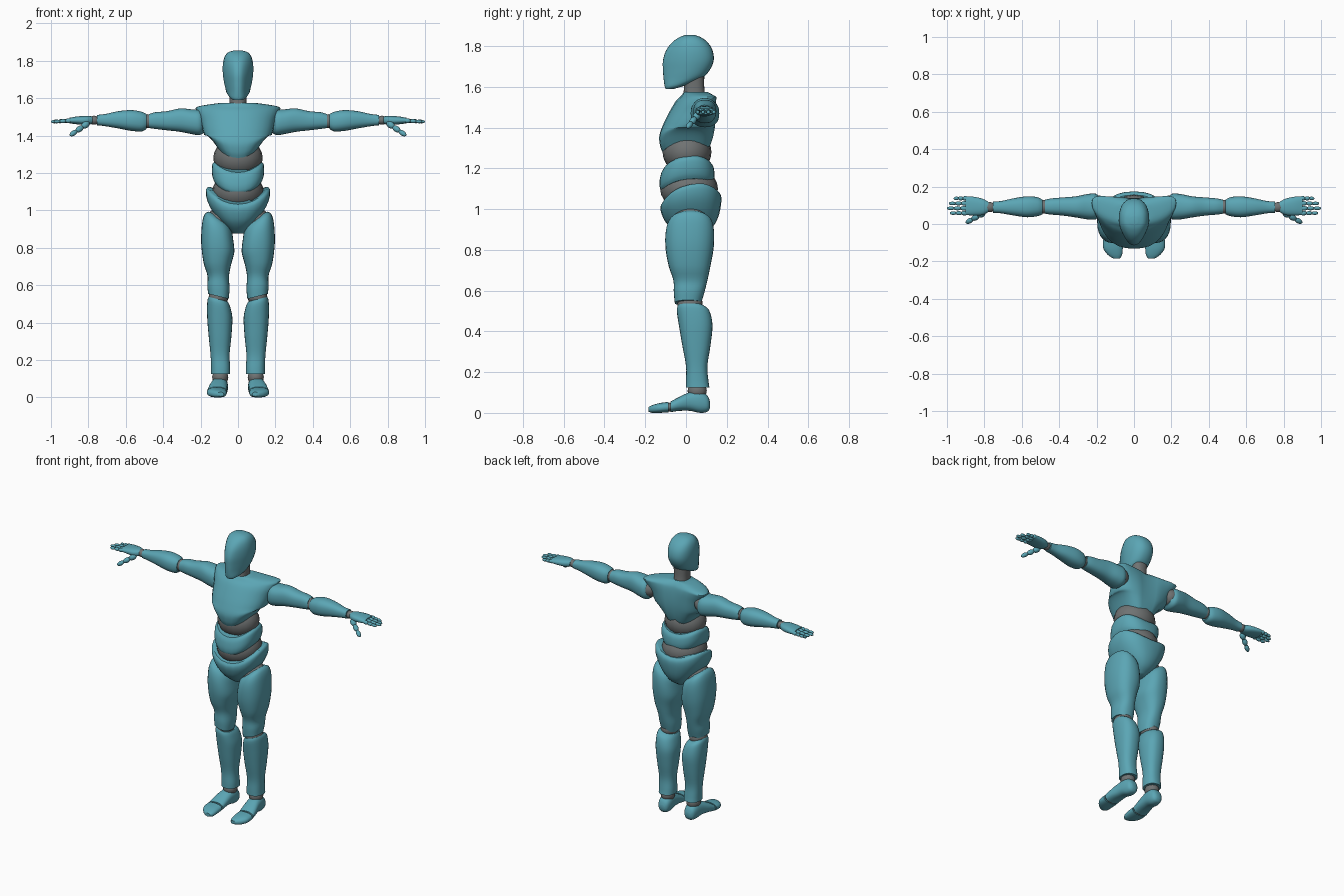
import bpy, bmesh, math
from mathutils import Vector

default_cube = bpy.data.objects.get("Cube")
if default_cube:
    bpy.data.objects.remove(default_cube, do_unlink=True)


def make_material(name, colour):
    material = bpy.data.materials.new(name)
    material.use_nodes = True
    material.diffuse_color = colour
    material.node_tree.nodes["Principled BSDF"].inputs["Base Color"].default_value = colour
    return material


SHELL = make_material("teal shell", (.105, .38, .46, 1))
JOINT = make_material("grey joint", (.16, .17, .17, 1))
SIDES, STEPS = 28, 4


def clamp(value):
    return max(0, min(1, value))


def finish(bm, name, material):
    bmesh.ops.recalc_face_normals(bm, faces=bm.faces)
    mesh = bpy.data.meshes.new(name)
    bm.to_mesh(mesh)
    bm.free()
    mesh.materials.append(material)
    obj = bpy.data.objects.new(name, mesh)
    bpy.context.scene.collection.objects.link(obj)
    bpy.ops.object.select_all(action="DESELECT")
    obj.select_set(True)
    bpy.context.view_layer.objects.active = obj
    bpy.ops.object.shade_smooth_by_angle(angle=math.radians(40))
    return obj


def spline(p, q, r, s, t):
    # Catmull-Rom blend of four matching stations
    return [b + .5 * t * (c - a + t * (2*a - 5*b + 4*c - d + t * (3*(b - c) + d - a)))
            for a, b, c, d in zip(p, q, r, s)]


def loft(name, axis, stations, material=SHELL, bend=None, side=1, power=2.4):
    # each station: place on the axis, then low and high extents of the other two axes
    last = len(stations) - 1
    smooth = []
    for i in range(last):
        four = [stations[max(0, min(last, i + k))] for k in (-1, 0, 1, 2)]
        smooth += [spline(*four, j / STEPS) for j in range(STEPS)]
    smooth.append(stations[-1])
    others = [k for k in range(3) if k != axis]
    bm = bmesh.new()
    rings = []
    for place, low_a, high_a, low_b, high_b in smooth:
        ring = []
        for k in range(SIDES):
            angle = math.tau * k / SIDES
            c, s = math.cos(angle), math.sin(angle)
            point = Vector()
            point[axis] = place
            for ax, low, high, v in ((others[0], low_a, high_a, c), (others[1], low_b, high_b, s)):
                point[ax] = (low + high) / 2 + (high - low) / 2 * math.copysign(abs(v) ** (2 / power), v)
            if bend:
                point = Vector(bend(*point))
            point.x *= side
            ring.append(bm.verts.new(point))
        rings.append(ring)
    for lower, upper in zip(rings, rings[1:]):
        for k in range(SIDES):
            n = (k + 1) % SIDES
            bm.faces.new((lower[k], lower[n], upper[n], upper[k]))
    bm.faces.new(rings[0])
    bm.faces.new(rings[-1])
    return finish(bm, name, material)


def ball(name, centre, radii, material=JOINT, side=1, direction=None):
    bm = bmesh.new()
    bmesh.ops.create_uvsphere(bm, u_segments=20, v_segments=12, radius=1)
    turn = direction.to_track_quat("Z", "Y") if direction else None
    for vert in bm.verts:
        point = Vector(v * r for v, r in zip(vert.co, radii))
        if turn:
            point = turn @ point
        vert.co = point + Vector(centre)
        vert.co.x *= side
    return finish(bm, name, material)


def finger(name, start, end, radius, side, count=3):
    # chain of overlapping rounded segments
    start, end = Vector(start), Vector(end)
    step = (end - start) / count
    for i in range(count):
        r = radius * (1 - .12 * i)
        ball(f"{name}_segment_{i + 1}", start + step * (i + .5),
             (r, r, step.length * .6), SHELL, side, step)


def even(*rows):
    # stations symmetric about the middle: height, half width, front, back
    return [(z, -w, w, front, back) for z, w, front, back in rows]


# Head and neck
loft("head", 2, even(
    (1.59, .035, -.1, -.06), (1.605, .055, -.105, -.01), (1.64, .066, -.11, .075),
    (1.68, .074, -.113, .115), (1.73, .081, -.113, .136), (1.78, .081, -.097, .13),
    (1.82, .072, -.066, .105), (1.845, .052, -.03, .07), (1.855, .02, 0, .04)),
    bend=lambda x, y, z: (x * (1 - .35 * clamp(-y / .1)), y, z))
loft("neck", 2, even((1.53, .05, -.02, .1), (1.59, .046, -.01, .09), (1.66, .05, -.01, .09)), JOINT)


# Torso
def chest_bend(x, y, z):
    wide = abs(x) / .2
    groove = .014 * math.exp(-(x / .03) ** 2) * clamp((y - .06) / .05)
    back = .05 * wide ** 2 * clamp((z - 1.3) / .25)
    return x, y + back - groove, z + .17 * wide ** 2 * clamp((1.4 - z) / .12)


def pelvis_bend(x, y, z):
    top = clamp((z - .9) / .15)
    return x, y, z + top * (.07 * (x / .17) ** 2 + .2 * y)


loft("chest", 2, even(
    (1.28, .105, -.115, .11), (1.31, .13, -.127, .125), (1.36, .165, -.131, .138),
    (1.42, .186, -.11, .145), (1.48, .2, -.08, .145), (1.53, .22, -.05, .14),
    (1.555, .215, -.025, .13), (1.575, .09, -.01, .11)), bend=chest_bend)
ball("upper_abdomen_joint", (0, .005, 1.28), (.132, .12, .11))
loft("waist", 2, even(
    (1.105, .122, -.12, .125), (1.12, .134, -.128, .135), (1.15, .14, -.13, .14),
    (1.19, .138, -.122, .135), (1.215, .125, -.108, .12)),
    bend=lambda x, y, z: (x, y, z + .055 * (x / .14) ** 2 + .12 * y))
ball("lower_abdomen_joint", (0, .015, 1.1), (.137, .142, .11))
loft("pelvis", 2, even(
    (.875, .03, -.03, .08), (.91, .07, -.075, .13), (.95, .115, -.105, .158),
    (1, .162, -.122, .172), (1.035, .172, -.125, .172), (1.055, .16, -.115, .155)),
    bend=pelvis_bend)


# Legs
def knee_slope(x, z):
    return .25 * (x - .105)


def thigh_bend(x, y, z):
    top, bottom = clamp((z - .7) / .2), clamp((.65 - z) / .1)
    return x, y, z + .6 * (x - .1) * top + knee_slope(x, z) * bottom


def shin_bend(x, y, z):
    return x, y, z + knee_slope(x, z) * clamp((z - .4) / .1)


for side, label in ((1, "left"), (-1, "right")):
    ball(f"{label}_hip_joint", (.095, .02, .945), (.075, .085, .07), side=side)
    loft(f"{label}_thigh", 2, [
        (.96, .06, .155, -.045, .09), (.935, .035, .177, -.082, .125),
        (.88, .025, .192, -.1, .138), (.8, .02, .197, -.1, .135),
        (.72, .035, .185, -.085, .12), (.65, .048, .163, -.062, .105),
        (.59, .045, .164, -.06, .09), (.54, .05, .16, -.055, .075)],
        bend=thigh_bend, side=side)
    ball(f"{label}_knee_joint", (.105, .02, .535), (.052, .062, .05), side=side)
    loft(f"{label}_shin", 2, [
        (.525, .055, .156, -.04, .085), (.5, .042, .164, -.045, .115),
        (.43, .03, .165, -.035, .13), (.33, .035, .157, -.018, .12),
        (.23, .045, .147, 0, .105), (.16, .042, .144, 0, .11),
        (.125, .042, .144, 0, .115)], bend=shin_bend, side=side)
    ball(f"{label}_ankle_joint", (.095, .055, .108), (.043, .047, .045), side=side)

    # Feet
    loft(f"{label}_foot", 1, [
        (.118, .08, .112, .025, .055), (.105, .062, .13, .006, .085),
        (.07, .054, .14, 0, .11), (.02, .056, .147, .01, .102),
        (-.03, .058, .158, .01, .08), (-.075, .06, .165, .004, .056)], side=side)
    ball(f"{label}_toe_joint", (.112, -.08, .028), (.045, .025, .022), side=side)
    loft(f"{label}_toes", 1, [
        (-.085, .06, .166, .003, .054), (-.13, .06, .164, 0, .048),
        (-.165, .064, .14, 0, .038), (-.185, .076, .11, .006, .028)], side=side)

    # Arms
    ball(f"{label}_shoulder_joint", (.2, .095, 1.475), (.06, .06, .055), side=side)
    loft(f"{label}_upper_arm", 0, [
        (.18, .05, .14, 1.42, 1.51), (.205, .025, .162, 1.402, 1.535),
        (.25, .025, .16, 1.408, 1.54), (.31, .035, .148, 1.42, 1.545),
        (.38, .045, .142, 1.428, 1.53), (.44, .05, .137, 1.435, 1.525),
        (.475, .055, .13, 1.44, 1.515)], side=side)
    ball(f"{label}_elbow_joint", (.483, .092, 1.477), (.035, .037, .037), side=side)
    loft(f"{label}_forearm", 0, [
        (.49, .052, .13, 1.435, 1.515), (.515, .042, .143, 1.422, 1.527),
        (.57, .036, .148, 1.425, 1.536), (.64, .045, .138, 1.438, 1.53),
        (.71, .057, .123, 1.45, 1.515), (.755, .06, .12, 1.455, 1.51)], side=side)
    ball(f"{label}_wrist_joint", (.77, .09, 1.482), (.03, .027, .024), side=side)

    # Hands
    loft(f"{label}_palm", 0, [
        (.778, .065, .118, 1.463, 1.502), (.81, .048, .135, 1.457, 1.505),
        (.86, .046, .146, 1.46, 1.502), (.9, .048, .148, 1.465, 1.495)], side=side)
    for name, y, tip in (("index", .058, .985), ("middle", .084, 1),
                         ("ring", .11, .99), ("little", .137, .965)):
        finger(f"{label}_{name}_finger", (.89, y, 1.48), (tip - .003, y, 1.474), .0125, side)
    finger(f"{label}_thumb", (.8, .062, 1.468), (.895, .008, 1.402), .018, side)
